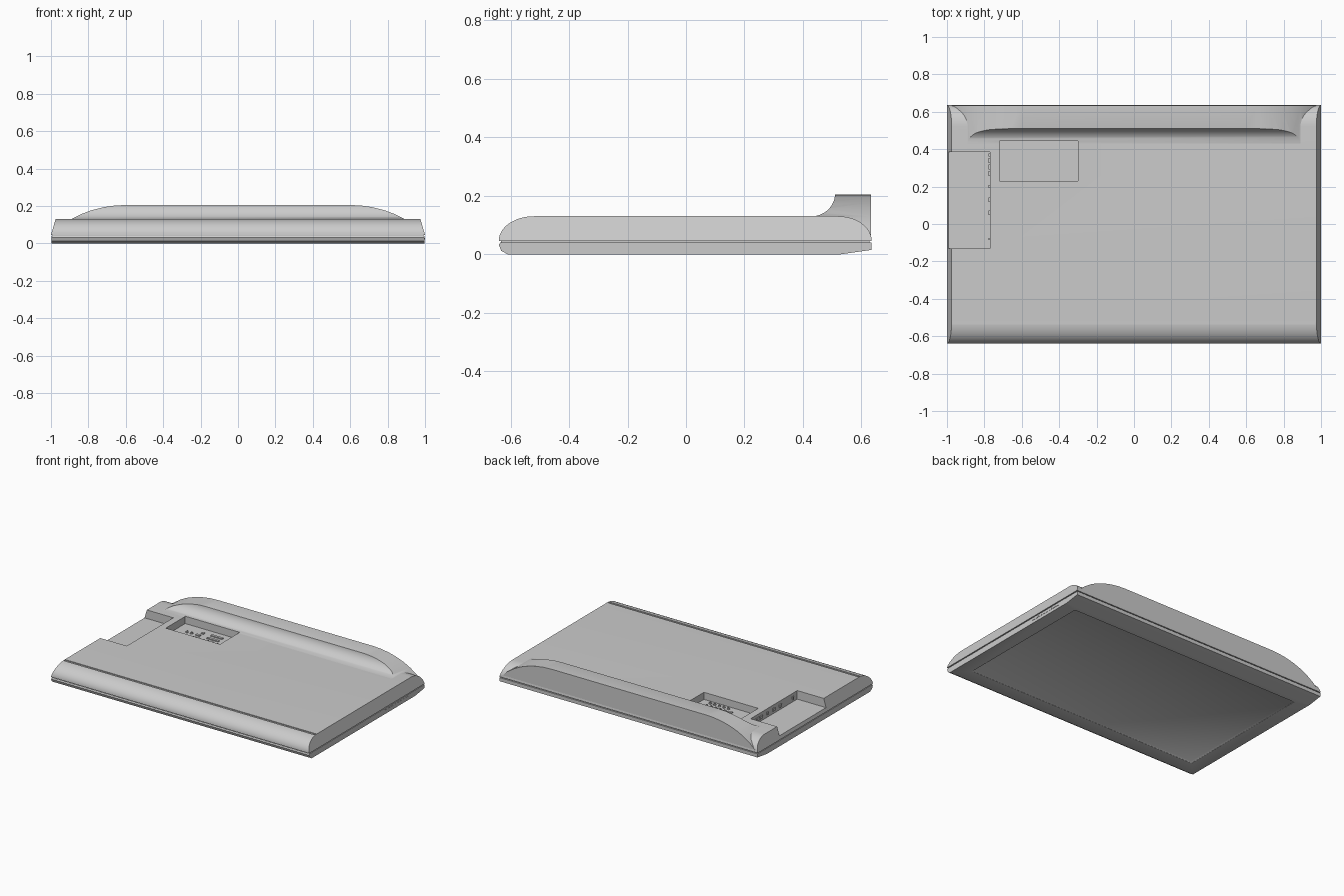
import bpy, bmesh, math
from mathutils import Vector

cube = bpy.data.objects.get("Cube")
if cube:
    bpy.data.objects.remove(cube, do_unlink=True)


def make(name, bm, angle=35):
    bmesh.ops.recalc_face_normals(bm, faces=bm.faces)
    mesh = bpy.data.meshes.new(name)
    bm.to_mesh(mesh)
    bm.free()
    ob = bpy.data.objects.new(name, mesh)
    bpy.context.collection.objects.link(ob)
    smooth(ob, angle)
    return ob


def activate(ob):
    bpy.ops.object.select_all(action='DESELECT')
    ob.select_set(True)
    bpy.context.view_layer.objects.active = ob


def smooth(ob, angle=35):
    activate(ob)
    bpy.ops.object.shade_smooth_by_angle(angle=math.radians(angle))


def prism(name, profile, axis, lo, hi):
    """Extrude an (a, z) profile along x or y."""
    def place(a, z, t):
        return (t, a, z) if axis == 'x' else (a, t, z)
    bm = bmesh.new()
    ends = [[bm.verts.new(place(a, z, t)) for a, z in profile] for t in (lo, hi)]
    n = len(profile)
    for ring in ends:
        bm.faces.new(ring)
    for i in range(n):
        j = (i + 1) % n
        bm.faces.new((ends[0][i], ends[0][j], ends[1][j], ends[1][i]))
    return make(name, bm)


def add_box(bm, lo, hi):
    lo, hi = Vector(lo), Vector(hi)
    verts = bmesh.ops.create_cube(bm, size=1)['verts']
    bmesh.ops.scale(bm, vec=hi - lo, verts=verts)
    bmesh.ops.translate(bm, vec=(lo + hi) / 2, verts=verts)


def box(name, lo, hi):
    bm = bmesh.new()
    add_box(bm, lo, hi)
    return make(name, bm)


def boolean(ob, cutters, operation='DIFFERENCE'):
    for cutter in cutters:
        cutter.hide_render = True
        mod = ob.modifiers.new("cut", 'BOOLEAN')
        mod.operation, mod.object, mod.solver = operation, cutter, 'EXACT'
        activate(ob)
        bpy.ops.object.modifier_apply(modifier=mod.name)


def arc(cx, cz, rx, rz, start, end, steps=14):
    angles = [math.radians(start + (end - start) * i / steps) for i in range(steps + 1)]
    return [(cx + rx * math.cos(t), cz + rz * math.sin(t)) for t in angles]


FLAT = 0.13      # level of the flat back panel
PORT_FLOOR = 0.08

# Back shell: rounded front and rear edges, sides leaning inwards
shell = prism("back_shell", arc(-0.52, 0.046, 0.12, FLAT - 0.046, 180, 90)
              + arc(0.52, 0.046, 0.115, FLAT - 0.046, 90, 0), 'x', -1, 1)
for v in shell.data.vertices:
    v.co.x *= 1 - 0.025 * (v.co.z - 0.046) / (FLAT - 0.046)

# Raised rear hump: concave fillet in side view, falling away at both ends
hump = prism("rear_hump", [(0.43, 0.05)] + arc(0.43, 0.21, 0.08, 0.08, -90, -4)
             + [(0.512, 0.205), (0.633, 0.205), (0.633, 0.05)], 'x', -1, 1)
half = [(0.60, 0.205), (0.66, 0.202), (0.72, 0.193), (0.78, 0.178),
        (0.84, 0.156), (0.89, FLAT), (0.94, 0.096), (0.99, 0.048)]
outline = prism("hump_outline", half + [(-x, z) for x, z in reversed(half)], 'y', 0.3, 0.8)
boolean(hump, [outline], 'INTERSECT')

# Recesses in the back and a shallow groove behind the front edge
side_cut = box("side_recess_cutter", (-1.1, -0.13, 0.07), (-0.77, 0.385, 0.3))
port_cut = box("port_recess_cutter", (-0.72, 0.23, PORT_FLOOR), (-0.30, 0.445, 0.3))
groove_cut = box("groove_cutter", (-0.972, -0.538, 0.124), (0.968, -0.522, 0.2))
boolean(shell, [side_cut, port_cut, groove_cut])
boolean(hump, [port_cut])

# Dark seam between shell and bezel
box("seam_strip", (-0.992, -0.632, 0.030), (0.992, 0.627, 0.05))

# Bezel with chamfered front and rear lower edges
bezel = prism("screen_bezel", [(-0.635, 0.04), (-0.64, 0.032), (-0.632, 0.012), (-0.61, 0),
                               (0.53, 0), (0.635, 0.015), (0.635, 0.04)], 'x', -0.998, 0.998)
SX, SY0, SY1 = 0.9, -0.51, 0.495
screen_cut = box("screen_cutter", (-SX, SY0, -0.1), (SX, SY1, 0.02))
boolean(bezel, [screen_cut])
for ob in (shell, hump, bezel):
    smooth(ob)
for cutter in (outline, side_cut, port_cut, groove_cut, screen_cut):
    bpy.data.objects.remove(cutter, do_unlink=True)

# Screen: shallow tray with a fan of faces around its centre
bm = bmesh.new()


def ring(inset, z):
    return [bm.verts.new(p) for p in (
        (-SX + inset, SY0 + inset, z), (SX - inset, SY0 + inset, z),
        (SX - inset, SY1 - inset, z), (-SX + inset, SY1 - inset, z))]


rim, floor = ring(0, 0.001), ring(0.01, 0.008)
centre = bm.verts.new((0, (SY0 + SY1) / 2, 0.008))
for i in range(4):
    j = (i + 1) % 4
    bm.faces.new((rim[j], rim[i], floor[i], floor[j]))
    bm.faces.new((floor[j], floor[i], centre))
screen = make("screen", bm, 180)
if screen.data.polygons[1].normal.z > 0:
    screen.data.flip_normals()

# Round jacks on the floor of the port recess
bm = bmesh.new()
spots = [(-0.51 + 0.035 * i, y) for y in (0.26, 0.30) for i in range(5)]
spots += [(-0.635, 0.345), (-0.60, 0.345)]
for x, y in spots:
    for radius, height in ((0.010, 0.006), (0.005, 0.012)):
        verts = bmesh.ops.create_cone(bm, cap_ends=True, segments=12, radius1=radius,
                                      radius2=radius, depth=height)['verts']
        bmesh.ops.translate(bm, vec=(x, y, PORT_FLOOR + height / 2), verts=verts)
make("round_jacks", bm)

# Rectangular sockets beside the jacks
bm = bmesh.new()
for x, y, w in ((-0.435, 0.345, 0.045), (-0.435, 0.39, 0.045), (-0.55, 0.345, 0.016),
                (-0.55, 0.30, 0.016), (-0.54, 0.385, 0.009)):
    add_box(bm, (x - w, y - 0.009, PORT_FLOOR - 0.002), (x + w, y + 0.009, PORT_FLOOR + 0.007))
make("flat_sockets", bm)

# Sockets along the inner wall of the side recess
bm = bmesh.new()
for y, w in ((0.37, 0.008), (0.34, 0.014), (0.305, 0.014), (0.27, 0.014),
             (0.20, 0.008), (0.13, 0.012), (0.06, 0.012), (-0.08, 0.006)):
    add_box(bm, (-0.777, y - w, 0.088), (-0.765, y + w, 0.108))
make("side_sockets", bm)

# Control buttons on the left edge of the bezel
bm = bmesh.new()
for i in range(8):
    y = 0.21 + 0.033 * i
    add_box(bm, (0.99, y - 0.011, 0.020), (1.0, y + 0.011, 0.029))
make("control_buttons", bm)
